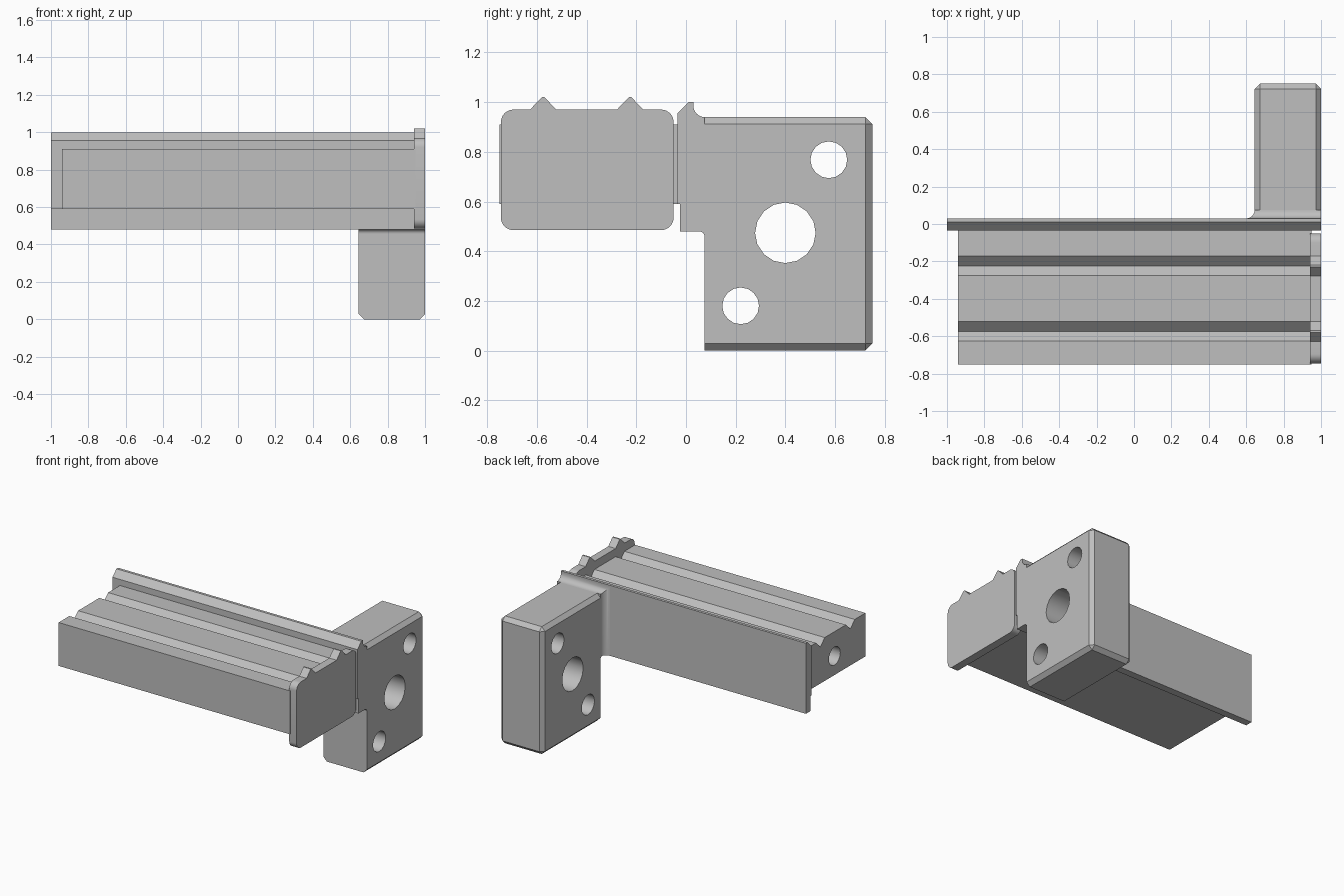
import bpy, bmesh, math
from mathutils import Matrix, Vector

if "Cube" in bpy.data.objects:
    bpy.data.objects.remove(bpy.data.objects["Cube"], do_unlink=True)

GREY = (0.52, 0.52, 0.52, 1)
metal = bpy.data.materials.new("plain grey metal")
metal.use_nodes = True
metal.diffuse_color = GREY
metal.node_tree.nodes["Principled BSDF"].inputs["Base Color"].default_value = GREY


def finish(name, bm):
    bmesh.ops.recalc_face_normals(bm, faces=bm.faces)
    mesh = bpy.data.meshes.new(name)
    bm.to_mesh(mesh)
    bm.free()
    mesh.materials.append(metal)
    ob = bpy.data.objects.new(name, mesh)
    bpy.context.collection.objects.link(ob)
    return ob


def loft(name, rings):
    """Skin closed rings of equal length and cap both ends."""
    bm = bmesh.new()
    loops = [[bm.verts.new(p) for p in ring] for ring in rings]
    n = len(loops[0])
    for a, b in zip(loops, loops[1:]):
        for i in range(n):
            j = (i + 1) % n
            bm.faces.new((a[i], a[j], b[j], b[i]))
    bm.faces.new(loops[0])
    bm.faces.new(loops[-1])
    return finish(name, bm)


def extrude_x(name, profile, x0, x1):
    """Extrude a (y, z) profile along x."""
    return loft(name, [[(x, y, z) for y, z in profile] for x in (x0, x1)])


def arc(cy, cz, r, start, end, steps=8):
    angles = [math.radians(start + (end - start) * i / steps) for i in range(steps + 1)]
    return [(cy + r * math.cos(a), cz + r * math.sin(a)) for a in angles]


def drill(ob, x0, x1, y, z, r):
    """Cut a round hole running along x."""
    bm = bmesh.new()
    place = Matrix.Translation(((x0 + x1) / 2, y, z)) @ Matrix.Rotation(math.pi / 2, 4, 'Y')
    bmesh.ops.create_cone(bm, cap_ends=True, segments=16, radius1=r, radius2=r,
                          depth=x1 - x0, matrix=place)
    cutter = finish("hole_cutter", bm)
    mod = ob.modifiers.new("hole", 'BOOLEAN')
    mod.operation, mod.solver, mod.object = 'DIFFERENCE', 'EXACT', cutter
    bpy.context.view_layer.objects.active = ob
    bpy.ops.object.modifier_apply(modifier=mod.name)
    bpy.data.objects.remove(cutter, do_unlink=True)


def smooth(ob):
    bpy.ops.object.select_all(action='DESELECT')
    ob.select_set(True)
    bpy.context.view_layer.objects.active = ob
    bpy.ops.object.shade_smooth_by_angle(angle=math.radians(30))


RIDGES = (-0.575, -0.225)

# Back plate with a hooked lip along its top
plate = [(-0.035, 0.955), (0.01, 1), (0.03, 1), (0.03, 0.48),
         (-0.025, 0.48), (-0.025, 0.59), (-0.035, 0.59)]
extrude_x("back_plate", plate, -1, 1)

# Long bar with two V grooves and a blind hole in its far end
bar = [(-0.75, 0.59), (-0.75, 0.91)]
for y in RIDGES:
    bar += [(y - 0.05, 0.91), (y, 0.86), (y + 0.053, 0.91)]
bar += [(-0.03, 0.91), (-0.03, 0.59)]
long_bar = extrude_x("grooved_bar", bar, -0.94, 0.95)
drill(long_bar, -1.2, -0.6, -0.39, 0.73, 0.067)
smooth(long_bar)

# Rounded end cap with two ridges on top
r = 0.05
cap = arc(-0.1, 0.535, r, 0, -90) + arc(-0.695, 0.535, r, -90, -180)
cap += arc(-0.695, 0.92, r, 180, 90)
for y in RIDGES:
    cap += [(y - 0.053, 0.97), (y - 0.005, 1.02), (y + 0.005, 1.02), (y + 0.053, 0.97)]
cap += arc(-0.1, 0.92, r, 90, 0)
smooth(extrude_x("end_cap", cap, 0.94, 1))

# Mounting block, bevelled on every edge except around its front face
bm = bmesh.new()
size, centre = Vector((0.355, 0.675, 0.94)), Vector((0.8225, 0.4125, 0.47))
bmesh.ops.create_cube(bm, size=1, matrix=Matrix.Translation(centre) @ Matrix.Diagonal(size).to_4x4())
edges = [e for e in bm.edges if max(v.co.y for v in e.verts) > 0.5]
bmesh.ops.bevel(bm, geom=edges, offset=0.028, segments=1, affect='EDGES')
block = finish("mounting_block", bm)
for y, z, radius in ((0.575, 0.768, 0.074), (0.4, 0.474, 0.122), (0.22, 0.18, 0.074)):
    drill(block, 0.5, 1.2, y, z, radius)
smooth(block)

# Neck flaring from the block into the plate
rings = []
for i in range(9):
    a = math.radians(90 * i / 8)
    flare = 0.045 * (1 - math.sin(a))
    y = 0.075 - 0.045 * math.cos(a)
    left, top = 0.645 - flare, 0.94 + flare
    rings.append([(left, y, 0.48), (1, y, 0.48), (1, y, top), (left, y, top)])
smooth(loft("neck", rings))

# Small fillet under the neck
fillet = [(0.076, 0.481)] + arc(0.053, 0.458, 0.022, 90, 0, 6)
smooth(extrude_x("under_fillet", fillet, 0.645, 1))
